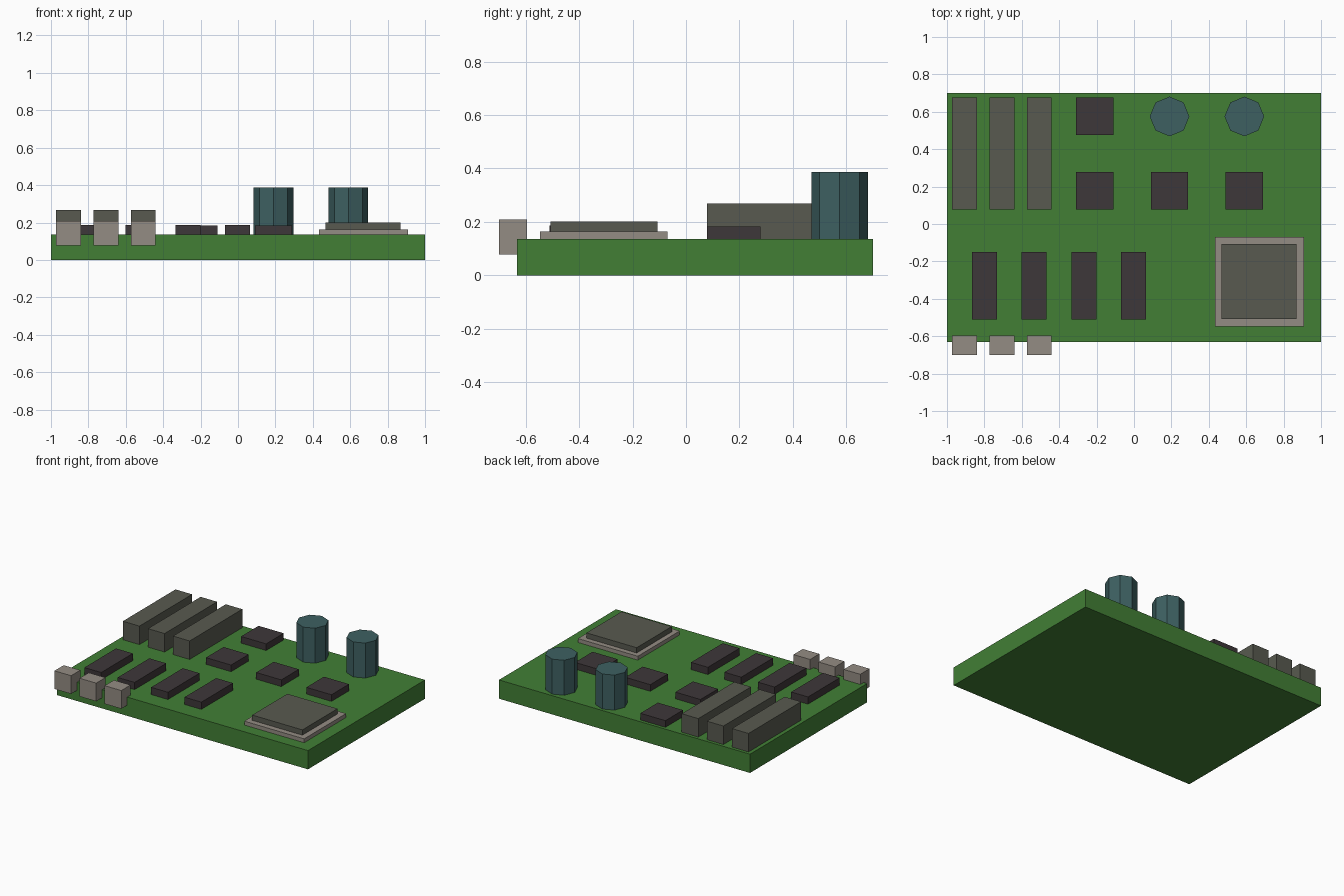
import bpy

if "Cube" in bpy.data.objects:
    bpy.data.objects.remove(bpy.data.objects["Cube"])


def material(name, rgb):
    m = bpy.data.materials.new(name)
    m.diffuse_color = (*rgb, 1.0)
    m.use_nodes = True
    m.node_tree.nodes["Principled BSDF"].inputs["Base Color"].default_value = m.diffuse_color
    return m


GREEN = material("board green", (0.054, 0.212, 0.036))
OLIVE = material("olive grey", (0.098, 0.102, 0.080))
DARK = material("dark chip", (0.048, 0.038, 0.041))
PALE = material("pale metal", (0.296, 0.262, 0.227))
TEAL = material("teal can", (0.047, 0.117, 0.120))
TOP = 0.135  # board surface height


def box(name, x0, x1, y0, y1, z0, z1, mat):
    bpy.ops.mesh.primitive_cube_add(
        size=1, location=((x0 + x1) / 2, (y0 + y1) / 2, (z0 + z1) / 2))
    ob = bpy.context.object
    ob.name = name
    ob.scale = (x1 - x0, y1 - y0, z1 - z0)
    bpy.ops.object.transform_apply(location=False, rotation=False, scale=True)
    ob.data.materials.append(mat)
    return ob


# Circuit board
box("board", -1, 1, -0.632, 0.70, 0, TOP, GREEN)

# Expansion slots with edge ports in line with them
for i in range(3):
    x = -0.972 + 0.2 * i
    box(f"slot_{i + 1}", x, x + 0.132, 0.078, 0.677, TOP, 0.268, OLIVE)
    box(f"port_{i + 1}", x, x + 0.132, -0.70, -0.595, 0.077, 0.208, PALE)

# Square chips
for i, (x, y) in enumerate([(-0.21, 0.577), (-0.21, 0.178), (0.19, 0.178), (0.59, 0.178)]):
    box(f"square_chip_{i + 1}", x - 0.1, x + 0.1, y - 0.1, y + 0.1, TOP, 0.183, DARK)

# Long memory chips
for i in range(4):
    x = -0.80 + 0.266 * i
    box(f"memory_chip_{i + 1}", x - 0.067, x + 0.067, -0.51, -0.15, TOP, 0.187, DARK)

# Processor: socket frame and lid
box("processor_base", 0.433, 0.91, -0.547, -0.07, TOP, 0.163, PALE)
box("processor_lid", 0.468, 0.868, -0.507, -0.107, 0.163, 0.201, OLIVE)

# Eight-sided capacitors
for i, x in enumerate((0.19, 0.59)):
    bpy.ops.mesh.primitive_cylinder_add(
        vertices=8, radius=0.106, depth=0.387 - TOP,
        location=(x, 0.575, (0.387 + TOP) / 2))
    can = bpy.context.object
    can.name = f"capacitor_{i + 1}"
    can.data.materials.append(TEAL)
